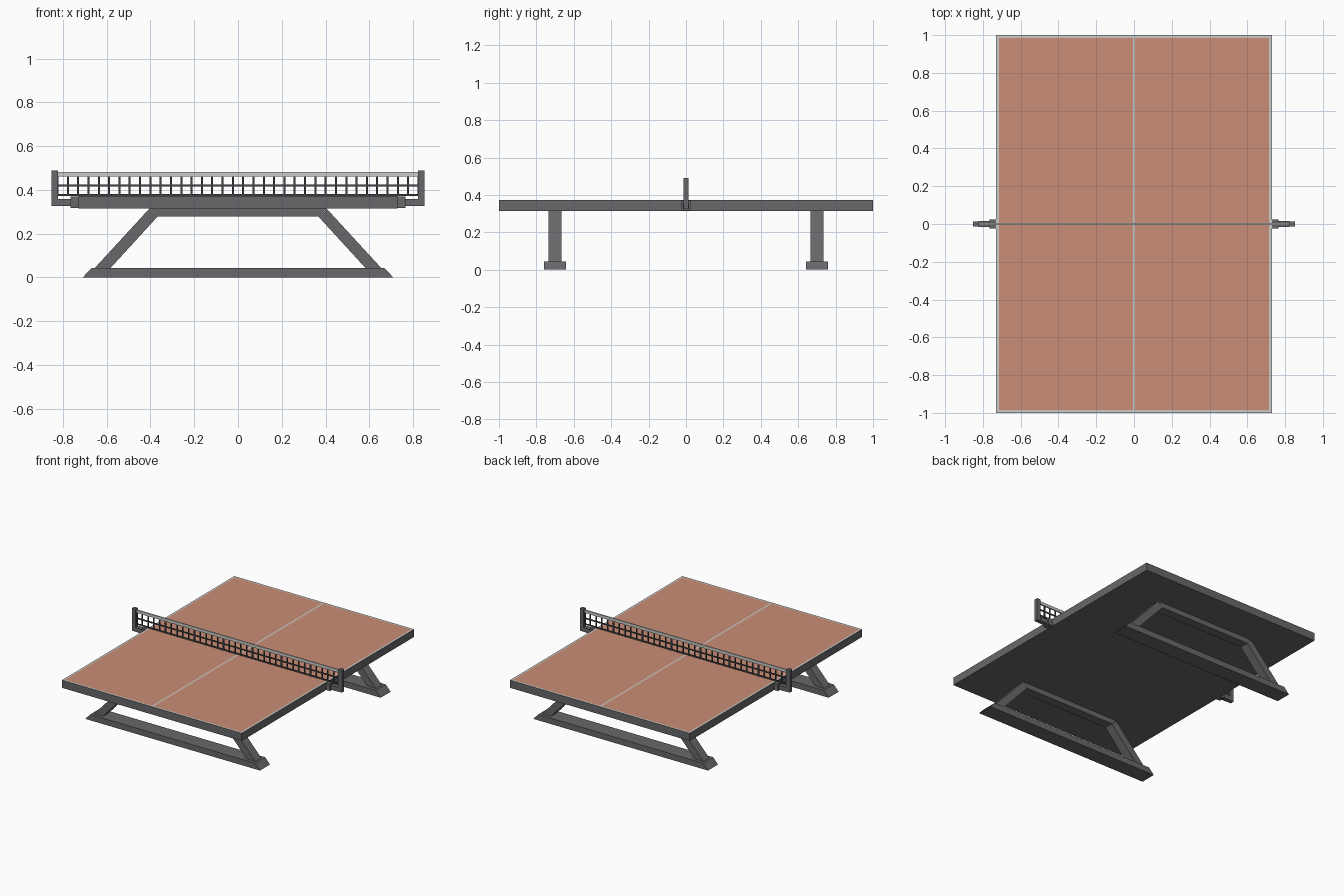
import bpy, bmesh
from mathutils import Vector

cube = bpy.data.objects.get("Cube")
if cube:
    bpy.data.objects.remove(cube, do_unlink=True)


def material(name, rgb):
    m = bpy.data.materials.new(name)
    m.use_nodes = True
    m.diffuse_color = (*rgb, 1)
    m.node_tree.nodes["Principled BSDF"].inputs["Base Color"].default_value = (*rgb, 1)
    return m


METAL = material("grey_metal", (0.14, 0.138, 0.148))
CLAY = material("clay_surface", (0.6, 0.27, 0.185))
LINE = material("pale_line", (0.6, 0.6, 0.57))
CORD = material("dark_cord", (0.055, 0.055, 0.058))


def finish(bm, name, *mats):
    bmesh.ops.recalc_face_normals(bm, faces=bm.faces)
    mesh = bpy.data.meshes.new(name)
    bm.to_mesh(mesh)
    bm.free()
    for m in mats:
        mesh.materials.append(m)
    ob = bpy.data.objects.new(name, mesh)
    bpy.context.collection.objects.link(ob)
    return ob


def add_box(bm, x, y, z):
    """Add a box from (low, high) ranges."""
    verts = bmesh.ops.create_cube(bm, size=1)["verts"]
    for v in verts:
        v.co = Vector([(r[0] + r[1]) / 2 + c * (r[1] - r[0])
                       for r, c in zip((x, y, z), v.co)])


def box(name, mat, x, y, z):
    bm = bmesh.new()
    add_box(bm, x, y, z)
    return finish(bm, name, mat)


def prism(name, mat, profile, y, half):
    """Extrude an x-z profile along y, centred on y."""
    bm = bmesh.new()
    face = bm.faces.new([bm.verts.new((px, y - half, pz)) for px, pz in profile])
    moved = bmesh.ops.extrude_face_region(bm, geom=[face])["geom"]
    bmesh.ops.translate(bm, vec=(0, 2 * half, 0),
                        verts=[g for g in moved if isinstance(g, bmesh.types.BMVert)])
    return finish(bm, name, mat)


# Table top: slab whose upper face is cut into playing areas and lines
W, L, TOP, UNDER = 0.73, 1.0, 0.372, 0.315
EDGE, MID = 0.014, 0.006
bm = bmesh.new()
add_box(bm, (-W, W), (-L, L), (UNDER, TOP))
cuts = [(0, s * d) for s in (-1, 1) for d in (W - EDGE, MID)]
cuts += [(1, s * (L - EDGE)) for s in (-1, 1)]
for axis, pos in cuts:
    normal = Vector((0, 0, 0))
    normal[axis] = 1
    bmesh.ops.bisect_plane(bm, geom=bm.verts[:] + bm.edges[:] + bm.faces[:],
                           plane_co=normal * pos, plane_no=normal)
for f in bm.faces:
    c = f.calc_center_median()
    if c.z > TOP - 0.001:
        inside = MID < abs(c.x) < W - EDGE and abs(c.y) < L - EDGE
        f.material_index = 1 if inside else 2
finish(bm, "table_top", METAL, CLAY, LINE)

# Leg frames: wide foot, two sloped legs and an upper crossbar at each end
for end, y in (("front", -0.70), ("back", 0.70)):
    prism(end + "_foot", METAL,
          [(-0.71, 0), (0.71, 0), (0.67, 0.043), (-0.67, 0.043)], y, 0.058)
    prism(end + "_crossbar", METAL,
          [(-0.368, 0.278), (0.368, 0.278), (0.402, UNDER), (-0.402, UNDER)], y, 0.034)
    for side, s in (("left", 1), ("right", -1)):
        prism(f"{end}_{side}_leg", METAL,
              [(s * 0.583, 0.043), (s * 0.655, 0.043),
               (s * 0.405, UNDER), (s * 0.368, 0.278)], y, 0.034)

# Net supports: clamp, arm and post on each side
for side, s in (("left", 1), ("right", -1)):
    def span(a, b):
        return tuple(sorted((s * a, s * b)))
    box(side + "_clamp", METAL, span(W, 0.765), (-0.024, 0.024), (0.318, 0.37))
    box(side + "_arm", METAL, span(0.765, 0.823), (-0.016, 0.016), (0.326, 0.358))
    box(side + "_post", METAL, span(0.823, 0.853), (-0.014, 0.014), (0.326, 0.49))

# Net: evenly spaced cords with a tape along the top
END, CELLS, R = 0.825, 35, 0.0045
bm = bmesh.new()
for i in range(CELLS + 1):
    x = -END + 2 * END * i / CELLS
    add_box(bm, (x - R, x + R), (-0.003, 0.003), (TOP, 0.462))
for z in (0.378, 0.42):
    add_box(bm, (-END, END), (-0.003, 0.003), (z - R, z + R))
finish(bm, "net_cords", CORD)
box("net_tape", LINE, (-END, END), (-0.005, 0.005), (0.461, 0.482))
